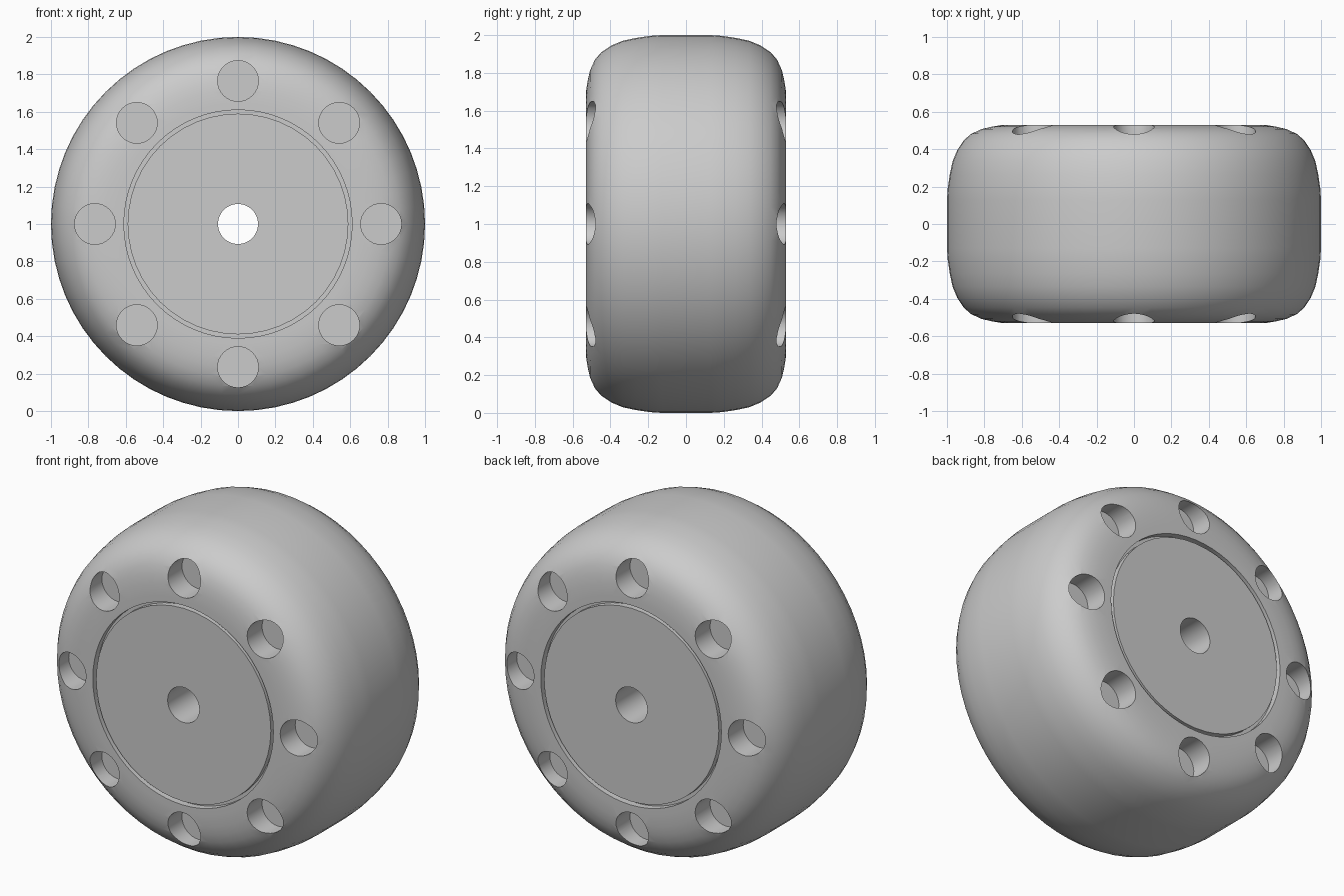
import bpy, bmesh
from math import cos, sin, pi, radians

old = bpy.data.objects.get("Cube")
if old:
    bpy.data.objects.remove(old, do_unlink=True)

grey = bpy.data.materials.new("plain grey")
grey.use_nodes = True
colour = (0.6, 0.6, 0.6, 1)
grey.diffuse_color = colour
grey.node_tree.nodes["Principled BSDF"].inputs["Base Color"].default_value = colour

CENTRE_Z = 1.0


def finish(bm, name):
    bmesh.ops.recalc_face_normals(bm, faces=bm.faces)
    mesh = bpy.data.meshes.new(name)
    bm.to_mesh(mesh)
    bm.free()
    obj = bpy.data.objects.new(name, mesh)
    bpy.context.collection.objects.link(obj)
    mesh.materials.append(grey)
    return obj


def ring(name, half, steps):
    """Revolve a (radius, y) half profile, mirrored in y, about the axle."""
    loop = half + [(r, -y) for r, y in reversed(half)]
    bm = bmesh.new()
    rows = []
    for i in range(steps):
        a = 2 * pi * i / steps
        rows.append([bm.verts.new((r * cos(a), y, CENTRE_Z + r * sin(a))) for r, y in loop])
    for i in range(steps):
        here, after = rows[i], rows[(i + 1) % steps]
        for j in range(len(loop)):
            k = (j + 1) % len(loop)
            bm.faces.new((here[j], here[k], after[k], after[j]))
    return finish(bm, name)


def smooth(obj):
    bpy.ops.object.select_all(action="DESELECT")
    obj.select_set(True)
    bpy.context.view_layer.objects.active = obj
    bpy.ops.object.shade_smooth_by_angle(angle=radians(30))


# Tyre with rounded shoulders
tyre = ring("tyre", [(0.61, 0.53), (0.65, 0.53), (0.72, 0.528), (0.77, 0.52),
                     (0.82, 0.508), (0.87, 0.483), (0.91, 0.447), (0.945, 0.395),
                     (0.97, 0.335), (0.985, 0.265), (0.996, 0.19), (1.0, 0.13)], 64)

# Hub disc with an axle bore and a thin groove around its edge
hub = ring("hub", [(0.107, 0.526), (0.59, 0.526), (0.59, 0.49), (0.63, 0.49)], 48)

# Eight blind holes in each side of the tyre
bm = bmesh.new()
FLOOR, OUTER, SIDES = 0.385, 0.7, 32
for side in (-1, 1):
    for i in range(8):
        a = pi * i / 4
        cx, cz = 0.765 * cos(a), CENTRE_Z + 0.765 * sin(a)
        ends = [[bm.verts.new((cx + 0.109 * cos(2 * pi * k / SIDES), side * y,
                               cz + 0.109 * sin(2 * pi * k / SIDES)))
                 for k in range(SIDES)] for y in (FLOOR, OUTER)]
        for end in ends:
            bm.faces.new(end)
        for k in range(SIDES):
            n = (k + 1) % SIDES
            bm.faces.new((ends[0][k], ends[0][n], ends[1][n], ends[1][k]))
cutter = finish(bm, "hole_cutter")
cutter.hide_render = True

cut = tyre.modifiers.new("holes", "BOOLEAN")
cut.operation = "DIFFERENCE"
cut.solver = "EXACT"
cut.object = cutter
bpy.context.view_layer.objects.active = tyre
bpy.ops.object.modifier_apply(modifier=cut.name)
bpy.data.objects.remove(cutter, do_unlink=True)

for part in (tyre, hub):
    smooth(part)
